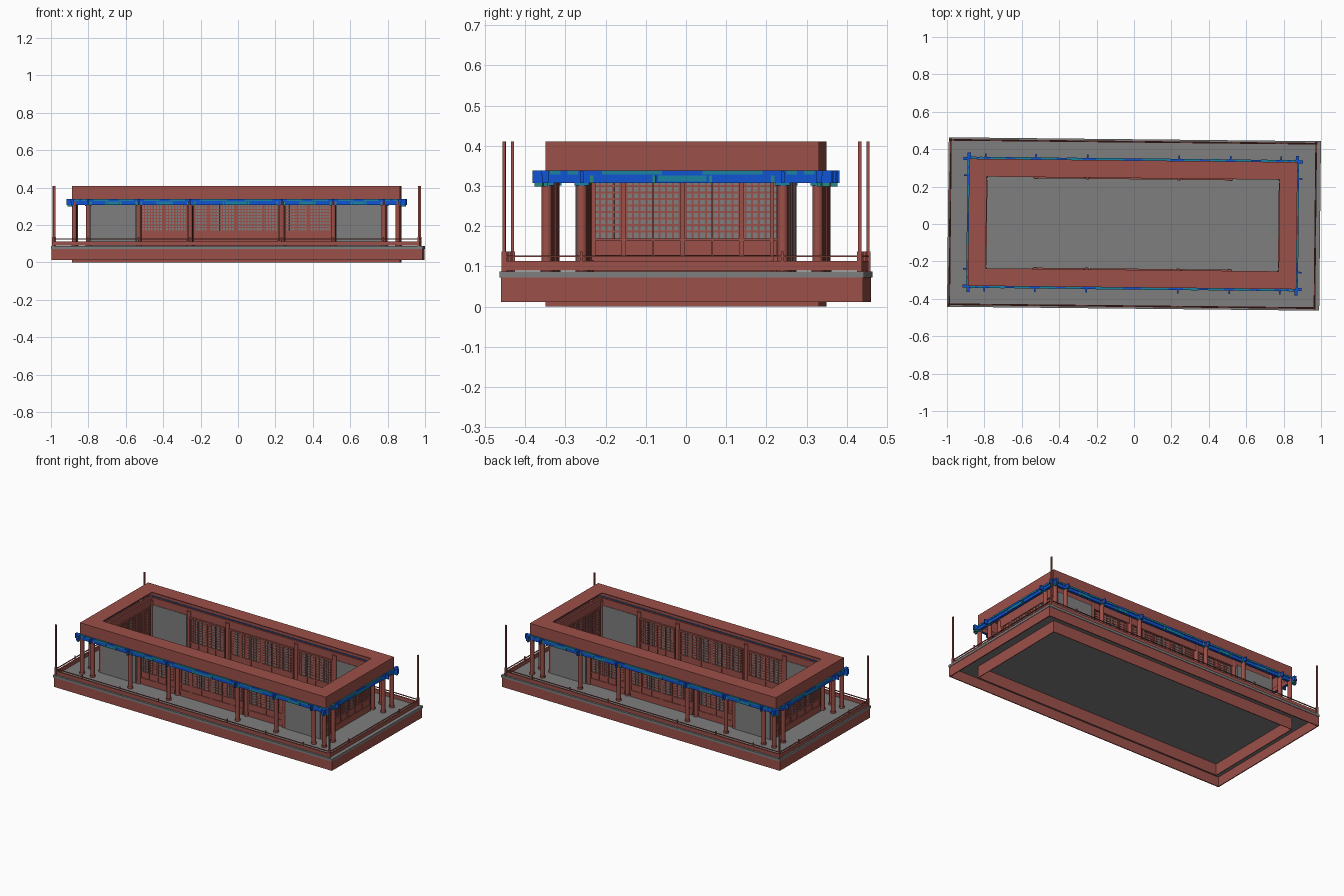
import bpy, bmesh
from math import pi
from mathutils import Matrix, Vector

cube = bpy.data.objects.get("Cube")
if cube:
    bpy.data.objects.remove(cube)

TURN = Matrix.Rotation(-0.0105, 4, "Z")
HALL = TURN @ Matrix.Translation((-0.007, 0, 0))


def material(name, rgb):
    m = bpy.data.materials.new(name)
    m.use_nodes = True
    m.diffuse_color = (*rgb, 1)
    m.node_tree.nodes["Principled BSDF"].inputs["Base Color"].default_value = (*rgb, 1)
    return m


RED = material("red wood", (0.33, 0.08, 0.065))
GREY = material("grey stone", (0.21, 0.21, 0.21))
BLUE = material("beam blue", (0.005, 0.09, 0.65))
TEAL = material("beam teal", (0.01, 0.23, 0.36))
GREEN = material("beam green", (0.02, 0.25, 0.2))


def finish(name, bm, mat, matrix):
    bm.transform(matrix)
    me = bpy.data.meshes.new(name)
    bm.to_mesh(me)
    bm.free()
    me.materials.append(mat)
    ob = bpy.data.objects.new(name, me)
    bpy.context.collection.objects.link(ob)
    return ob


def boxes(name, mat, items, matrix=HALL):
    """One object from boxes given as (x0, x1, y0, y1, z0, z1)."""
    bm = bmesh.new()
    for x0, x1, y0, y1, z0, z1 in items:
        mid = Vector((x0 + x1, y0 + y1, z0 + z1)) / 2
        size = Matrix.Diagonal((x1 - x0, y1 - y0, z1 - z0, 1))
        bmesh.ops.create_cube(bm, size=1, matrix=Matrix.Translation(mid) @ size)
    return finish(name, bm, mat, matrix)


def ring(name, mat, hx, hy, wide, z0, z1, matrix=HALL):
    """Hollow rectangular frame with mitred corners."""
    bm = bmesh.new()
    loops = []
    for inset, z in ((0, z0), (0, z1), (wide, z1), (wide, z0)):
        a, b = hx - inset, hy - inset
        loops.append([bm.verts.new(p) for p in ((-a, -b, z), (a, -b, z), (a, b, z), (-a, b, z))])
    for i in range(4):
        lo, hi = loops[i], loops[(i + 1) % 4]
        for j in range(4):
            k = (j + 1) % 4
            bm.faces.new((lo[j], lo[k], hi[k], hi[j]))
    bmesh.ops.recalc_face_normals(bm, faces=bm.faces)
    return finish(name, bm, mat, matrix)


def columns(name, spots, radius, z0, z1, sides=12):
    bm = bmesh.new()
    for x, y in spots:
        bmesh.ops.create_cone(bm, cap_ends=True, segments=sides, radius1=radius, radius2=radius,
                              depth=z1 - z0, matrix=Matrix.Translation((x, y, (z0 + z1) / 2)))
    ob = finish(name, bm, RED, HALL)
    ob.data.shade_smooth()
    ob.data.set_sharp_from_angle(angle=pi / 4)


# Base
ring("foundation_wall", RED, 0.878, 0.34, 0.004, 0, 0.073)
ring("base_skirt", RED, 0.992, 0.45, 0.006, 0.012, 0.073, TURN)
boxes("floor_slab", GREY, [(-0.995, 0.995, -0.453, 0.453, 0.073, 0.088)], TURN)

# Railing round the terrace
ring("railing_panel", RED, 0.981, 0.444, 0.009, 0.09, 0.113)
ring("railing_bar", RED, 0.98, 0.443, 0.006, 0.123, 0.127)
corners = [(sx * 0.977, sy * 0.442) for sx in (-1, 1) for sy in (-1, 1)]
boxes("corner_poles", RED, [(x - 0.004, x + 0.004, y - 0.004, y + 0.004, 0.088, 0.41) for x, y in corners])
boxes("corner_newels", RED, [(x - 0.006, x + 0.006, y - 0.006, y + 0.006, 0.088, 0.137) for x, y in corners])
BAYS = [-0.79, -0.52, -0.245, 0.245, 0.52, 0.79]
rail = [(x, s * 0.441) for x in BAYS for s in (-1, 1)]
rail += [(s * 0.978, y) for y in (-0.25, 0.25) for s in (-1, 1)]
boxes("railing_posts", RED, [(x - 0.003, x + 0.003, y - 0.003, y + 0.003, 0.088, 0.137) for x, y in rail])

# Columns
outer = [(x, s * 0.337) for x in [-0.865] + BAYS + [0.865] for s in (-1, 1)]
outer += [(s * 0.865, y) for y in (-0.25, 0.25) for s in (-1, 1)]
inner = [(x, s * 0.25) for x in BAYS for s in (-1, 1)]
columns("outer_columns", outer, 0.013, 0.088, 0.335)
columns("inner_columns", inner, 0.014, 0.088, 0.36)
columns("column_bases", outer + inner, 0.016, 0.088, 0.1)

# Hollow roof frame: outer fascia with a flat top, and red timbers beneath
ring("roof_fascia", RED, 0.878, 0.34, 0.004, 0.333, 0.41)
ring("roof_top", RED, 0.878, 0.34, 0.095, 0.405, 0.41)
ring("beam_backing", RED, 0.868, 0.332, 0.003, 0.308, 0.335)
ring("wall_lintel", RED, 0.795, 0.26, 0.012, 0.318, 0.375)

# Solid end walls
boxes("end_walls", GREY, [(min(s * 0.535, s * 0.785), max(s * 0.535, s * 0.785),
                           t * 0.256 - 0.011, t * 0.256 + 0.011, 0.088, 0.33)
                          for s in (-1, 1) for t in (-1, 1)])


def lattice(side, matrix, dist, u0, u1, stiles):
    """Row of door leaves: stiles, rails, lattice bars and a backing sheet."""
    wood, bars = [], []
    a, b = -dist - 0.008, -dist + 0.008
    for f, w in stiles:
        u = u0 + (u1 - u0) * f
        wood.append((u - w, u + w, a, b, 0.115, 0.325))
    for z0, z1 in ((0.088, 0.128), (0.163, 0.17), (0.315, 0.325)):
        wood.append((u0, u1, a, b, z0, z1))
    wood.append((u0, u1, -dist - 0.004, -dist + 0.004, 0.128, 0.163))
    a, b = -dist - 0.004, -dist + 0.004
    n = round((u1 - u0) / 0.0165)
    for i in range(1, n):
        u = u0 + (u1 - u0) * i / n
        bars.append((u - 0.0025, u + 0.0025, a, b, 0.168, 0.317))
    for i in range(1, 9):
        z = 0.17 + i * 0.0163
        bars.append((u0, u1, a, b, z - 0.0025, z + 0.0025))
    boxes(side + "_door_frames", RED, wood, matrix)
    boxes(side + "_lattice_bars", RED, bars, matrix)
    boxes(side + "_door_backing", GREY, [(u0, u1, -dist - 0.001, -dist + 0.001, 0.168, 0.317)], matrix)


# Stile positions along a row, each with its half width
WIDE_ROW = ((0, 0.005), (0.17, 0.006), (0.335, 0.002), (0.5, 0.006), (0.665, 0.002), (0.83, 0.006), (1, 0.005))
SHORT_ROW = ((0, 0.005), (0.25, 0.002), (0.5, 0.005), (0.75, 0.002), (1, 0.005))


def beam(side, matrix, dist, reach, marks):
    """Painted blue eave beam with teal caps, centre panels and green bands."""
    a, b = -dist - 0.007, -dist + 0.007
    boxes(side + "_lower_beam", BLUE, [(-reach, reach, a, b, 0.308, 0.326)], matrix)
    boxes(side + "_upper_beam", BLUE, [(-reach, reach, a - 0.003, b, 0.326, 0.338)], matrix)
    teal, green, arms, tips = [], [], [], []
    for u0, u1 in zip(marks, marks[1:]):
        span = u1 - u0
        for f0, f1 in ((0.1, 0.4), (0.6, 0.9)):
            teal.append((u0 + span * f0, u0 + span * f1, a - 0.004, b, 0.329, 0.3385))
        if span > 0.2:
            teal.append((u0 + span * 0.38, u0 + span * 0.62, a - 0.001, b + 0.001, 0.311, 0.326))
            for f in (0.05, 0.36, 0.64, 0.95):
                u = u0 + span * f
                green.append((u - 0.004, u + 0.004, a - 0.0015, b + 0.0015, 0.3075, 0.326))
        # Wing brackets beside the columns
        w = min(0.018, span * 0.3)
        arms += [(u0, u0 + w, a + 0.003, b - 0.003, 0.301, 0.308),
                 (u1 - w, u1, a + 0.003, b - 0.003, 0.301, 0.308)]
    for u in marks:
        tips.append((u - 0.004, u + 0.004, a - 0.022, b, 0.308, 0.336))
    # Small brackets under the crossing beam ends
    for s in (-1, 1):
        u = s * (reach - 0.015)
        green.append((u - 0.01, u + 0.01, a + 0.002, b - 0.002, 0.299, 0.308))
    boxes(side + "_beam_teal_panels", TEAL, teal, matrix)
    boxes(side + "_beam_green_bands", GREEN, green, matrix)
    boxes(side + "_wing_brackets", TEAL, arms, matrix)
    boxes(side + "_beam_heads", BLUE, tips, matrix)


# Doors and beams on all four sides
for i, side in enumerate(("front", "left", "back", "right")):
    m = HALL @ Matrix.Rotation(i * pi / 2, 4, "Z")
    if i % 2 == 0:
        lattice(side + "_middle", m, 0.247, -0.222, 0.222, WIDE_ROW)
        lattice(side + "_west", m, 0.247, -0.507, -0.265, SHORT_ROW)
        lattice(side + "_east", m, 0.247, 0.265, 0.507, SHORT_ROW)
        beam(side, m, 0.34, 0.907, [-0.873] + BAYS + [0.873])
    else:
        lattice(side, m, 0.787, -0.222, 0.222, WIDE_ROW)
        beam(side, m, 0.876, 0.372, [-0.337, -0.25, 0.25, 0.337])
